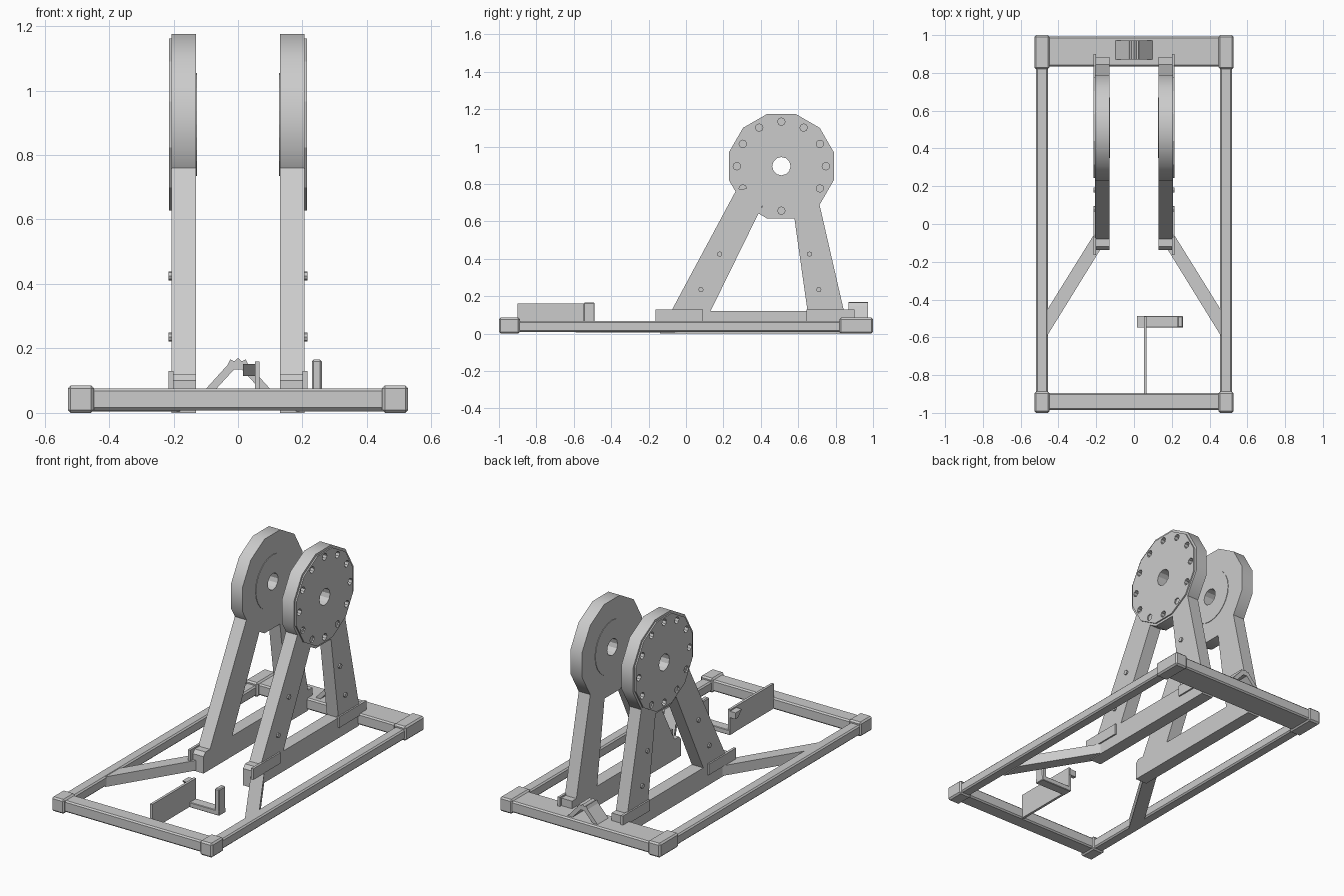
import bpy, bmesh
from math import pi, sin, cos
from mathutils import Matrix, Vector

cube = bpy.data.objects.get("Cube")
if cube:
    bpy.data.objects.remove(cube, do_unlink=True)

grey = bpy.data.materials.new("plain grey")
grey.use_nodes = True
grey.diffuse_color = (0.6, 0.6, 0.6, 1)
grey.node_tree.nodes["Principled BSDF"].inputs["Base Color"].default_value = (0.6, 0.6, 0.6, 1)


def make(name, bm, bevel=0):
    """Turn a bmesh into a grey object, optionally with bevelled edges."""
    bmesh.ops.recalc_face_normals(bm, faces=bm.faces)
    mesh = bpy.data.meshes.new(name)
    bm.to_mesh(mesh)
    bm.free()
    mesh.materials.append(grey)
    obj = bpy.data.objects.new(name, mesh)
    bpy.context.collection.objects.link(obj)
    if bevel:
        mod = obj.modifiers.new("Bevel", "BEVEL")
        mod.width = bevel
        mod.segments = 1
    return obj


def box(name, x, y, z, bevel=0):
    bm = bmesh.new()
    bmesh.ops.create_cube(bm, size=1)
    for v in bm.verts:
        v.co = [(a + b) / 2 + c * (b - a) for (a, b), c in zip((x, y, z), v.co)]
    return make(name, bm, bevel)


def prism(name, outline, axis, lo, hi, bevel=0):
    """Extrude a 2D outline along one axis from lo to hi."""
    bm = bmesh.new()
    def place(p):
        co = list(p)
        co.insert(axis, lo)
        return bm.verts.new(co)
    face = bm.faces.new([place(p) for p in outline])
    geom = bmesh.ops.extrude_face_region(bm, geom=[face])["geom"]
    step = Vector((0, 0, 0))
    step[axis] = hi - lo
    bmesh.ops.translate(bm, vec=step, verts=[g for g in geom if isinstance(g, bmesh.types.BMVert)])
    return make(name, bm, bevel)


def circle(cy, cz, r, n, phase=0.0):
    return [(cy + r * cos(phase + 2 * pi * i / n), cz + r * sin(phase + 2 * pi * i / n))
            for i in range(n)]


def cut(obj, cutter):
    mod = obj.modifiers.new("Hole", "BOOLEAN")
    mod.operation = "DIFFERENCE"
    mod.solver = "EXACT"
    mod.object = cutter
    cutter.hide_render = True
    cutter.hide_set(True)


def mirrored(obj):
    """Mirror a left-hand part across the centre plane."""
    mod = obj.modifiers.new("Mirror", "MIRROR")
    mod.use_axis = (True, False, False)
    return obj


# Ground frame: rails and corner sleeves
box("front_rail", (-0.47, 0.47), (-0.985, -0.895), (0.008, 0.076), 0.008)
box("back_rail", (-0.47, 0.47), (0.835, 0.993), (0.008, 0.076), 0.008)
mirrored(box("side_rail", (0.455, 0.52), (-0.92, 0.86), (0.008, 0.068), 0.008))
mirrored(box("front_corner", (0.447, 0.528), (-1, -0.888), (0, 0.085), 0.009))
mirrored(box("back_corner", (0.447, 0.528), (0.82, 1), (0, 0.085), 0.009))

# Diagonal braces between the side rails and the support beams
mirrored(prism("diagonal_brace", [(0.205, -0.045), (0.46, -0.455), (0.46, -0.592), (0.175, -0.13)],
               2, 0.005, 0.065))

# Support beams with a chamfered nose
INNER, OUTER = 0.13, 0.206
mirrored(prism("support_beam", [(-0.138, 0), (-0.138, 0.1), (-0.12, 0.121), (0.885, 0.121),
                                (0.885, 0.06), (0.84, 0)], 0, INNER, OUTER))

# Slanted legs
mirrored(prism("front_leg", [(-0.08, 0.118), (0.27, 0.77), (0.46, 0.79), (0.13, 0.118)],
               0, INNER, OUTER))
mirrored(prism("back_leg", [(0.65, 0.118), (0.565, 0.72), (0.70, 0.75), (0.845, 0.118)],
               0, INNER, OUTER))

# Side plates where the legs meet the beams
mirrored(box("front_foot_plate", (0.2, 0.215), (-0.163, 0.092), (0.065, 0.13)))
mirrored(box("back_foot_plate", (0.2, 0.215), (0.645, 0.9), (0.065, 0.13)))

# Bolts on the outside of the legs
bolts = [(0.18, 0.425), (0.08, 0.235), (0.66, 0.425), (0.71, 0.235)]
for y, z in bolts:
    mirrored(prism("leg_bolt", circle(y, z, 0.014, 8), 0, 0.2, 0.215))

# Twelve-sided discs with an outer plate and an inner boss
CY, CZ = 0.51, 0.895
TWELFTH = pi / 6
bore = prism("bore_cutter", circle(CY, CZ, 0.049, 12), 0, 0.1, 0.25)
sockets = bmesh.new()
for y, z in circle(CY, CZ, 0.238, 12):
    turn = Matrix.Translation((0.22, y, z)) @ Matrix.Rotation(pi / 2, 4, "Y")
    bmesh.ops.create_cone(sockets, cap_ends=True, segments=8, radius1=0.02, radius2=0.02,
                          depth=0.06, matrix=turn)
socket_cutter = make("socket_cutter", sockets)

disc = prism("disc", circle(CY, CZ, 0.29, 12, TWELFTH / 2), 0, INNER, OUTER)
plate = prism("disc_outer_plate", circle(CY, CZ, 0.276, 12, TWELFTH / 2), 0, OUTER - 0.001, 0.214)
boss = prism("disc_inner_boss", circle(CY, CZ, 0.16, 24), 0, 0.127, INNER + 0.001)
for part in (disc, plate, boss):
    cut(part, bore)
    if part is not boss:
        cut(part, socket_cutter)
    mirrored(part)

bpy.ops.object.select_all(action="DESELECT")
disc.select_set(True)
bpy.context.view_layer.objects.active = disc
bpy.ops.object.shade_smooth_by_angle(angle=0.6)

# Folded rest on the back rail with a notched peak
half = [(0.1, 0.074), (0.033, 0.148), (0.024, 0.166), (0.012, 0.16)]
inside = [(0.068, 0.074), (0.012, 0.135)]
arch = (half + [(0, 0.17)] + [(-x, z) for x, z in reversed(half)]
        + [(-x, z) for x, z in inside] + [(x, z) for x, z in reversed(inside)])
prism("back_rest_arch", arch, 1, 0.87, 0.972)

# Trigger bracket behind the front rail
box("bracket_plate", (0.052, 0.067), (-0.9, -0.49), (0.012, 0.16))
box("bracket_arm", (0.052, 0.26), (-0.548, -0.488), (0.008, 0.038), 0.003)
box("bracket_post", (0.23, 0.26), (-0.548, -0.488), (0.01, 0.165), 0.005)
prism("bracket_tab", [(-0.548, 0.152), (-0.488, 0.152), (-0.488, 0.114), (-0.51, 0.114)],
      0, 0.016, 0.06)
